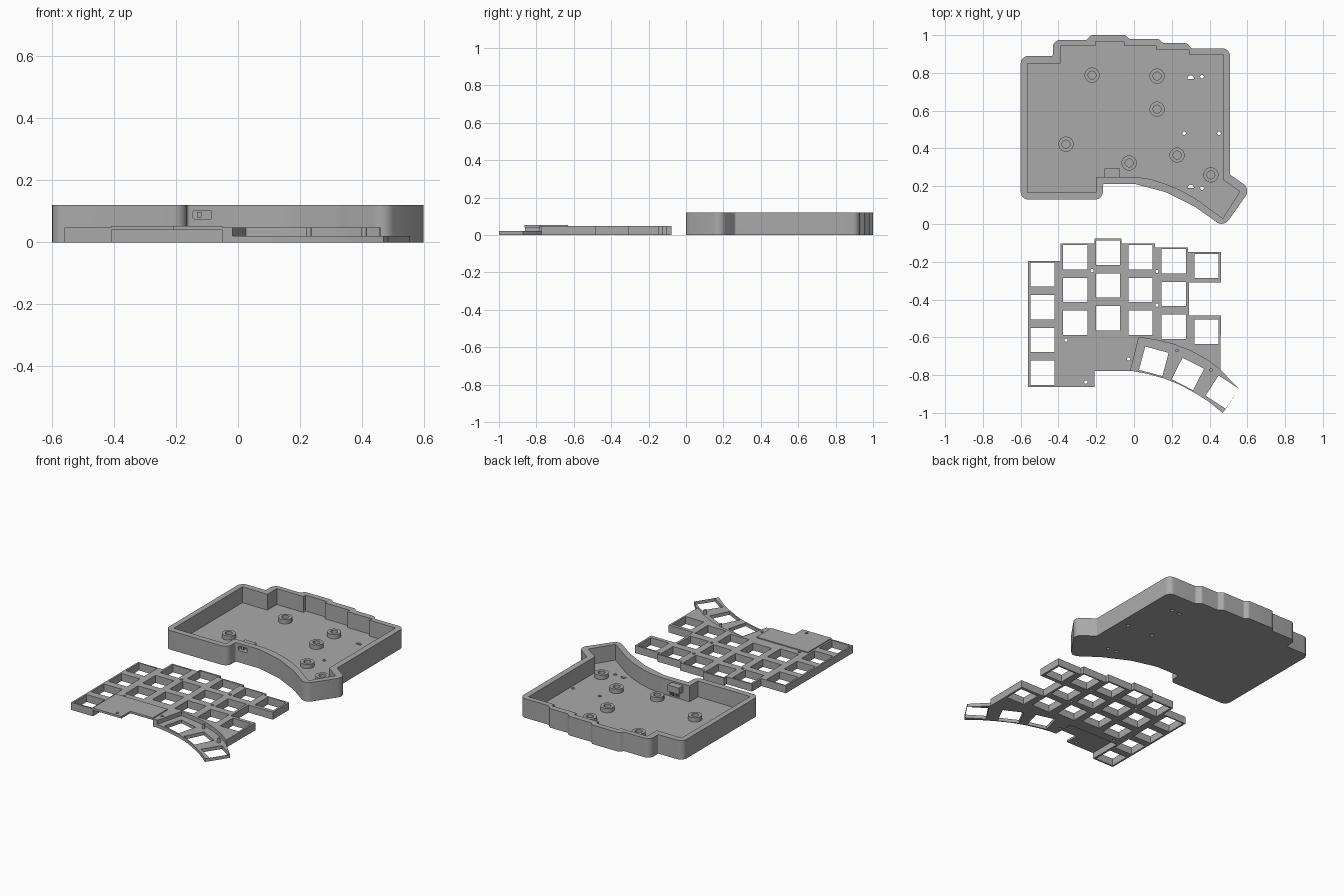
import bpy, bmesh, math
from mathutils import Vector, Matrix

if "Cube" in bpy.data.objects:
    bpy.data.objects.remove(bpy.data.objects["Cube"])

grey = bpy.data.materials.new("plain grey")
grey.diffuse_color = (0.40, 0.40, 0.40, 1)
grey.use_nodes = True
grey.node_tree.nodes["Principled BSDF"].inputs["Base Color"].default_value = grey.diffuse_color


def rounded(pts, r=0.0, steps=6):
    """Round polygon corners; a point may carry its own radius as third value."""
    out, n = [], len(pts)
    for i, p in enumerate(pts):
        c = Vector(p[:2])
        a, b = Vector(pts[i - 1][:2]) - c, Vector(pts[(i + 1) % n][:2]) - c
        rad = p[2] if len(p) > 2 else r
        ang = a.angle(b)
        if rad < 1e-4 or ang > 3.1:
            out.append(tuple(c))
            continue
        cut = min(rad / math.tan(ang / 2), a.length * 0.49, b.length * 0.49)
        rad = cut * math.tan(ang / 2)
        a.normalize()
        b.normalize()
        centre = c + (a + b).normalized() * rad / math.sin(ang / 2)
        s, e = c + a * cut - centre, c + b * cut - centre
        turn = s.angle_signed(e)
        for k in range(steps + 1):
            out.append(tuple(centre + Matrix.Rotation(-turn * k / steps, 2) @ s))
    return out


def circle(x, y, r, n=20, arc=2 * math.pi):
    return [(x + r * math.cos(arc * k / n), y + r * math.sin(arc * k / n)) for k in range(n + (arc < 6))]


def square(x, y, s, deg=0):
    m = Matrix.Rotation(math.radians(deg), 2)
    return [tuple(Vector((x, y)) + m @ Vector((s * i / 2, s * j / 2)))
            for i, j in ((-1, -1), (1, -1), (1, 1), (-1, 1))]


def box2d(x0, x1, y0, y1):
    return [(x0, y0), (x1, y0), (x1, y1), (x0, y1)]


def prism(name, loops, z0, z1, upright=False):
    """Extrude an outline with holes; upright turns it to run along y."""
    cu = bpy.data.curves.new(name, 'CURVE')
    cu.dimensions, cu.fill_mode, cu.extrude = '2D', 'BOTH', (z1 - z0) / 2
    for loop in loops:
        sp = cu.splines.new('POLY')
        sp.points.add(len(loop) - 1)
        for q, p in zip(sp.points, loop):
            q.co = (p[0], p[1], 0, 1)
        sp.use_cyclic_u = True
    tmp = bpy.data.objects.new(name + "_curve", cu)
    bpy.context.collection.objects.link(tmp)
    bpy.context.view_layer.update()
    me = bpy.data.meshes.new_from_object(tmp.evaluated_get(bpy.context.evaluated_depsgraph_get()))
    bpy.data.objects.remove(tmp)
    bm = bmesh.new()
    bm.from_mesh(me)
    bmesh.ops.remove_doubles(bm, verts=bm.verts, dist=1e-5)
    bmesh.ops.translate(bm, verts=bm.verts, vec=(0, 0, (z0 + z1) / 2))
    if upright:
        for v in bm.verts:
            v.co = (v.co.x, v.co.z, v.co.y)
    bmesh.ops.recalc_face_normals(bm, faces=bm.faces)
    bm.to_mesh(me)
    bm.free()
    me.materials.clear()
    me.materials.append(grey)
    ob = bpy.data.objects.new(name, me)
    bpy.context.collection.objects.link(ob)
    return ob


def subtract(ob, cutters):
    for c in cutters:
        m = ob.modifiers.new("cut", 'BOOLEAN')
        m.operation, m.solver, m.object = 'DIFFERENCE', 'EXACT', c
    bpy.context.view_layer.update()
    me = bpy.data.meshes.new_from_object(ob.evaluated_get(bpy.context.evaluated_depsgraph_get()))
    ob.modifiers.clear()
    ob.data = me
    for c in cutters:
        bpy.data.objects.remove(c)


# ---- case tray: solid outline, then hollowed ----
outer = rounded([
    (-0.60, 0.13), (-0.165, 0.13), (-0.165, 0.213, 0.01), (0.0, 0.213, 0.1), (0.165, 0.17, 0.2),
    (0.325, 0.09, 0.2), (0.475, -0.017, 0.045), (0.617, 0.185, 0.045), (0.508, 0.262, 0.01),
    (0.508, 0.93), (0.305, 0.93, 0.01), (0.28, 0.957, 0.02), (0.155, 0.957, 0.01),
    (0.13, 0.98, 0.02), (-0.025, 0.98, 0.01), (-0.045, 1.0, 0.02), (-0.23, 1.0, 0.03),
    (-0.25, 0.975, 0.01), (-0.43, 0.975), (-0.43, 0.89, 0.005), (-0.60, 0.89)], 0.04)
inner = [
    (-0.565, 0.167), (-0.2, 0.167), (-0.2, 0.25), (0.0, 0.25), (0.085, 0.238), (0.165, 0.213),
    (0.245, 0.18), (0.325, 0.135), (0.47, 0.03), (0.56, 0.172), (0.47, 0.235), (0.47, 0.897),
    (0.29, 0.897), (0.29, 0.92), (0.118, 0.92), (0.118, 0.943), (-0.052, 0.943),
    (-0.052, 0.965), (-0.205, 0.965), (-0.205, 0.943), (-0.39, 0.943), (-0.39, 0.85), (-0.565, 0.85)]
floor_holes = [circle(x, y, 0.01, 12) for x, y in
               ((0.36, 0.78), (0.265, 0.48), (0.45, 0.48), (0.36, 0.19))]
floor_holes += [circle(0.30, 0.768, 0.018, 10, math.pi), circle(0.30, 0.19, 0.018, 10, math.pi)]
case = prism("case_tray", [outer] + floor_holes, 0, 0.12)

# lowered wall around the thumb keys, with a rounded shoulder
shoulder = [(-0.02, 0.065), (0.8, 0.065), (0.8, 0.2), (-0.045, 0.2), (-0.045, 0.12),
            (-0.034, 0.117), (-0.025, 0.108), (-0.02, 0.09)]
subtract(case, [
    prism("cavity_cutter", [inner], 0.02, 0.3),
    prism("thumb_wall_cutter", [shoulder], -0.1, 0.27, True),
    prism("cable_port_cutter", [rounded(box2d(-0.36, -0.255, 0.065, 0.116), 0.022)], 0.08, 0.2, True),
    prism("switch_port_cutter", [rounded(box2d(-0.145, -0.085, 0.075, 0.103), 0.005)], 0.18, 0.252, True)])

# ---- screw bosses ----
for i, (x, y) in enumerate(((-0.222, 0.788), (0.122, 0.783), (0.122, 0.608), (-0.36, 0.423),
                            (-0.026, 0.323), (0.228, 0.365), (0.407, 0.26))):
    prism(f"screw_boss_{i + 1}", [circle(x, y, 0.04, 28), circle(x, y, 0.021, 20)], 0.019, 0.047)

# ---- slide switch behind the small port ----
prism("slide_switch", [box2d(-0.155, -0.075, 0.25, 0.293)], 0.07, 0.11)
prism("switch_knob", [box2d(-0.132, -0.118, 0.225, 0.251)], 0.08, 0.098)
for i in range(4):
    x = -0.148 + i * 0.019
    prism(f"switch_pin_{i + 1}", [box2d(x, x + 0.008, 0.275, 0.285)], 0.045, 0.071)

# ---- key plate ----
KEY = 0.128
columns = ((-0.485, -0.267, 4), (-0.311, -0.176, 3), (-0.138, -0.152, 3),
           (0.035, -0.176, 3), (0.21, -0.197, 3))
keys = [square(x, y - 0.1735 * k, KEY) for x, y, n in columns for k in range(n)]
keys += [square(0.383, y, KEY) for y in (-0.222, -0.57)]
screws = [circle(x, y, 0.009, 12) for x, y in
          ((-0.222, -0.247), (0.122, -0.252), (0.122, -0.43), (-0.36, -0.615),
           (-0.028, -0.715), (0.228, -0.67), (0.407, -0.773))]
# shared edge between the main plate and the thumb plate
seam = [(0.458, -0.772), (0.385, -0.718), (0.30, -0.672), (0.21, -0.637), (0.12, -0.615), (0.026, -0.6)]
plate = [(-0.56, -0.195), (-0.388, -0.195), (-0.388, -0.102), (-0.21, -0.102), (-0.21, -0.078),
         (-0.065, -0.078), (-0.065, -0.102), (0.112, -0.102), (0.112, -0.125), (0.285, -0.125),
         (0.285, -0.148), (0.46, -0.148), (0.46, -0.31), (0.29, -0.31), (0.29, -0.485),
         (0.46, -0.485)] + seam + [
         (-0.018, -0.777), (-0.05, -0.777), (-0.05, -0.645), (-0.408, -0.645),
         (-0.408, -0.862), (-0.56, -0.862)]
prism("key_plate", [plate] + keys + screws, 0, 0.047)

# ---- lower thumb plate ----
thumb = list(reversed(seam)) + [(0.555, -0.872), (0.47, -1.0), (0.395, -0.94), (0.32, -0.893),
                                (0.24, -0.85), (0.16, -0.818), (0.07, -0.793), (-0.018, -0.777)]
thumb_keys = [square(0.105, -0.727, KEY, -15), square(0.285, -0.794, KEY, -27),
              square(0.467, -0.89, KEY, -33)]
prism("thumb_plate", [thumb] + thumb_keys, 0, 0.021)

# ---- thin cover over the controller bay ----
cover = [(-0.41, -0.63), (-0.05, -0.63), (-0.05, -0.777), (-0.208, -0.777),
         (-0.208, -0.864), (-0.41, -0.864)]
prism("controller_cover", [cover, circle(-0.255, -0.837, 0.009, 12)], 0.04, 0.053)

for ob in bpy.context.scene.objects:
    ob.select_set(True)
    bpy.context.view_layer.objects.active = ob
bpy.ops.object.shade_smooth_by_angle(angle=math.radians(25))
